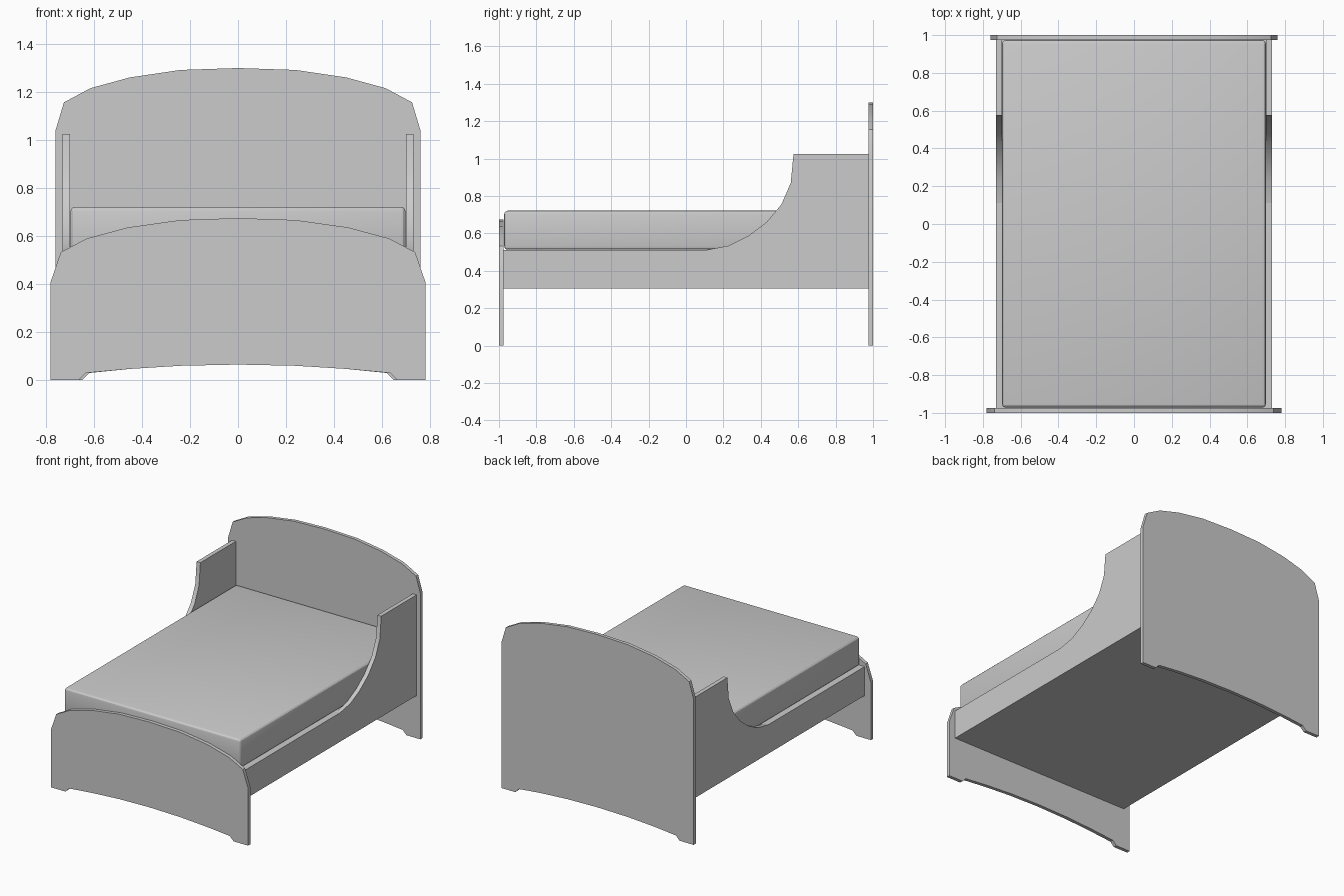
import bpy, bmesh
from mathutils import Vector

if "Cube" in bpy.data.objects:
    bpy.data.objects.remove(bpy.data.objects["Cube"])


def finish(name, bm, smooth=True):
    bmesh.ops.recalc_face_normals(bm, faces=bm.faces)
    mesh = bpy.data.meshes.new(name)
    bm.to_mesh(mesh)
    bm.free()
    obj = bpy.data.objects.new(name, mesh)
    bpy.context.collection.objects.link(obj)
    if smooth:
        bpy.ops.object.select_all(action='DESELECT')
        obj.select_set(True)
        bpy.context.view_layer.objects.active = obj
        bpy.ops.object.shade_smooth_by_angle(angle=0.5)
    return obj


def extrude_profile(name, points, offset):
    """Closed flat outline of 3D points, thickened along offset."""
    bm = bmesh.new()
    face = bm.faces.new([bm.verts.new(p) for p in points])
    ext = bmesh.ops.extrude_face_region(bm, geom=[face], use_keep_orig=True)
    moved = [v for v in ext["geom"] if isinstance(v, bmesh.types.BMVert)]
    bmesh.ops.translate(bm, verts=moved, vec=Vector(offset))
    return finish(name, bm)


def box(name, lo, hi, bevel=0):
    bm = bmesh.new()
    bmesh.ops.create_cube(bm, size=1)
    for v in bm.verts:
        v.co = [(a + b) / 2 + c * (b - a) for a, b, c in zip(lo, hi, v.co)]
    if bevel:
        bmesh.ops.bevel(bm, geom=bm.edges[:], offset=bevel, segments=3,
                        profile=0.5, affect='EDGES')
    return finish(name, bm, smooth=bevel > 0)


def arched_board(name, half_top, half_foot, y):
    """Board mirrored in x: crown first, then the arched cut-out between feet."""
    right = half_top + half_foot          # clockwise from crown to arch centre
    left = [(-x, z) for x, z in reversed(right) if x > 0]
    return extrude_profile(name, [(x, y, z) for x, z in right + left], (0, 0.025, 0))


# Headboard and footboard
def feet(width, inner):
    return [(width, 0), (inner, 0), (inner - 0.03, 0.03), (0.45, 0.047),
            (0.24, 0.06), (0, 0.065)]


arched_board("headboard",
             [(0, 1.30), (0.24, 1.292), (0.45, 1.261), (0.615, 1.216),
              (0.725, 1.157), (0.76, 1.04)], feet(0.76, 0.65), 0.975)
arched_board("footboard",
             [(0, 0.675), (0.24, 0.667), (0.46, 0.636), (0.63, 0.59),
              (0.738, 0.533), (0.78, 0.41)], feet(0.78, 0.665), -1.0)

# Bed base with its long side rails
box("bed_base", (-0.73, -0.975, 0.305), (0.73, 0.975, 0.512))

# Curved side guards next to the headboard
guard = [(0.11, 0.512), (0.23, 0.535), (0.335, 0.588), (0.43, 0.66),
         (0.51, 0.755), (0.56, 0.87), (0.575, 1.025), (0.975, 1.025), (0.975, 0.512)]
for side, x in (("left", -0.73), ("right", 0.70)):
    extrude_profile(side + "_guard", [(x, y, z) for y, z in guard], (0.03, 0, 0))

# Mattress
box("mattress", (-0.698, -0.972, 0.513), (0.698, 0.973, 0.722), bevel=0.02)
